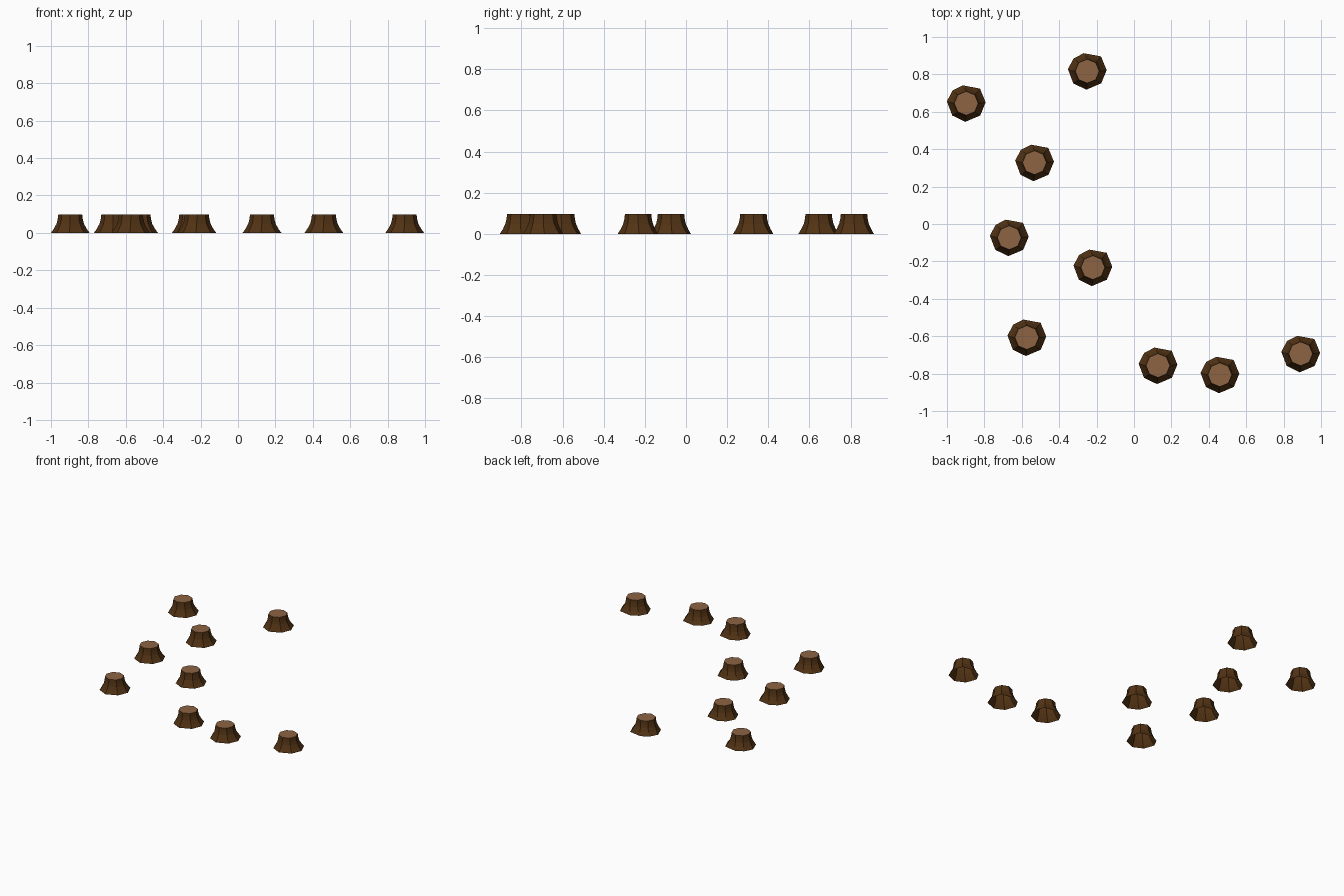
import bpy, bmesh, math

if "Cube" in bpy.data.objects:
    bpy.data.objects.remove(bpy.data.objects["Cube"])

def material(name, rgb):
    m = bpy.data.materials.new(name)
    m.diffuse_color = (*rgb, 1)
    m.use_nodes = True
    m.node_tree.nodes["Principled BSDF"].inputs["Base Color"].default_value = m.diffuse_color
    return m

bark = material("dark bark", (0.085, 0.033, 0.007))
wood = material("cut wood", (0.27, 0.125, 0.057))

# Slightly irregular root flare: angle (degrees) and radius of each root tip
ROOTS = [(3, .104), (47, .108), (101, .098), (137, .100),
         (174, .104), (221, .099), (267, .099), (319, .099)]
TOP_R, HEIGHT = 0.064, 0.097
# Profile: height, blend from root tip (1) to trunk (0)
PROFILE = [(0, 1), (.022, .6), (.048, .24), (.072, .08), (HEIGHT, 0)]

def stump_mesh():
    bm = bmesh.new()
    rings = []
    for z, f in PROFILE:
        ring = []
        for i, (a, r) in enumerate(ROOTS):
            ang = math.radians(a * f + 45 * i * (1 - f))
            rad = r * f + TOP_R * (1 - f)
            ring.append(bm.verts.new((rad * math.cos(ang), rad * math.sin(ang), z)))
        rings.append(ring)
    n = len(ROOTS)
    for lo, hi in zip(rings, rings[1:]):
        for i in range(n):
            j = (i + 1) % n
            bm.faces.new((lo[i], lo[j], hi[j], hi[i]))
    bm.faces.new(rings[-1]).material_index = 1   # sawn top
    me = bpy.data.meshes.new("tree_stump")
    bm.to_mesh(me)
    bm.free()
    me.materials.append(bark)
    me.materials.append(wood)
    return me

# Scattered stumps
SPOTS = [(-.25, .817), (-.897, .645), (-.532, .328), (-.667, -.073), (-.22, -.233),
         (-.573, -.607), (.128, -.757), (.459, -.806), (.891, -.694)]
mesh = stump_mesh()
for k, (x, y) in enumerate(SPOTS, 1):
    ob = bpy.data.objects.new(f"tree_stump_{k}", mesh)
    ob.location = (x, y, 0)
    bpy.context.collection.objects.link(ob)
